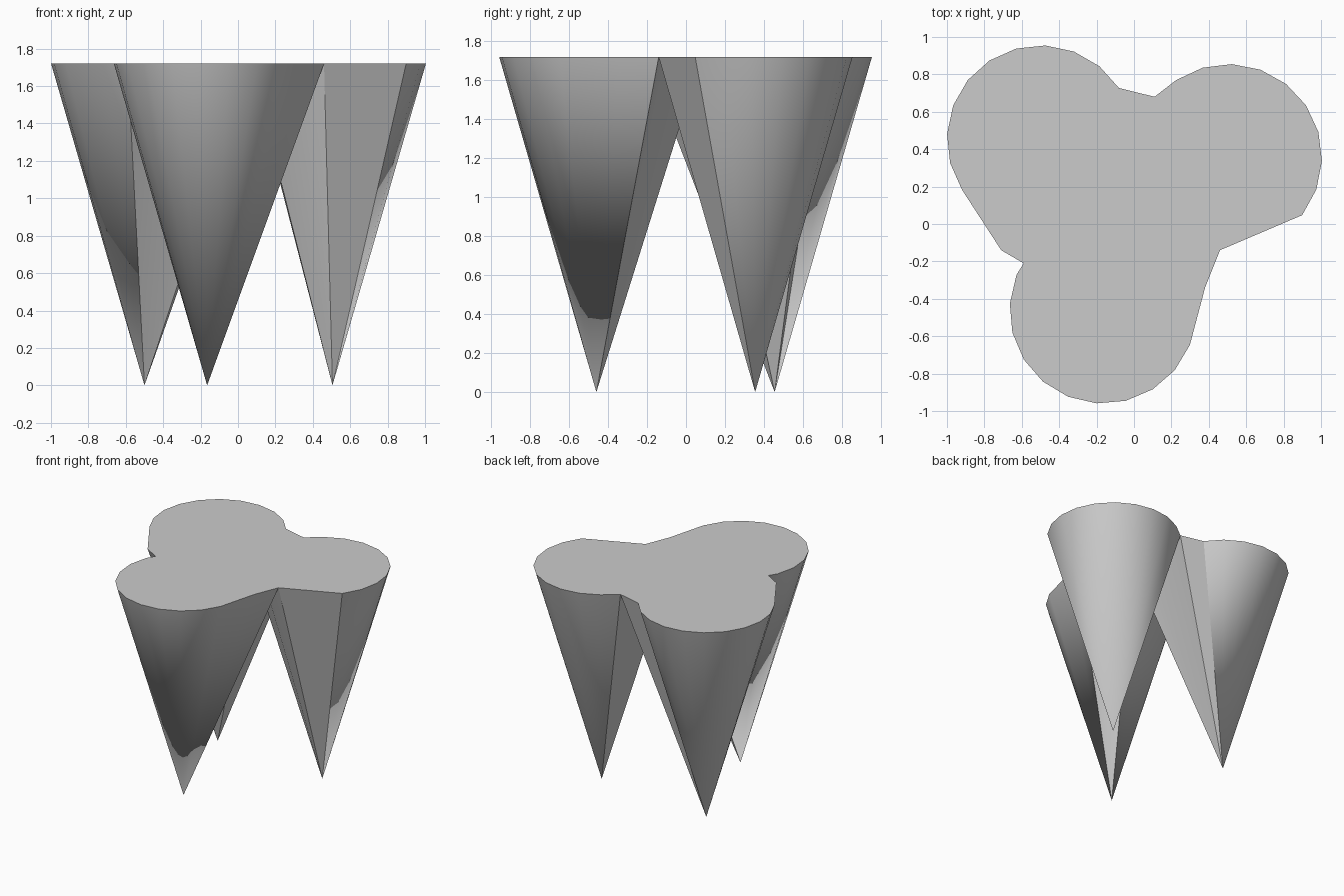
import bpy, bmesh
from math import cos, sin, radians

if "Cube" in bpy.data.objects:
    bpy.data.objects.remove(bpy.data.objects["Cube"])

TOP = 1.72
RADIUS = 0.5

# corners shared by neighbouring cones on the flat top
BACK, INNER, HUB = (0.11, 0.68), (0.06, 0.24), (0.07, 0.08)
NOTCH, LEFT = (-0.14, 0.05), (-0.59, -0.21)
RIGHT, SEAM = (0.46, -0.14), (0.31, -0.11)


def cone_lobe(name, tip, start, end, steps, corners):
    """Inverted cone: a round outer arc closed by straight inner corners."""
    outline = []
    for i in range(steps + 1):
        a = radians(start + (end - start) * i / steps)
        outline.append((tip[0] + RADIUS * cos(a), tip[1] + RADIUS * sin(a)))
    outline += corners
    bm = bmesh.new()
    apex = bm.verts.new((tip[0], tip[1], 0))
    rim = [bm.verts.new((x, y, TOP)) for x, y in outline]
    bm.faces.new(rim)
    for i, v in enumerate(rim):
        bm.faces.new((v, apex, rim[(i + 1) % len(rim)]))
    bmesh.ops.recalc_face_normals(bm, faces=bm.faces[:])
    me = bpy.data.meshes.new(name)
    bm.to_mesh(me)
    bm.free()
    ob = bpy.data.objects.new(name, me)
    bpy.context.collection.objects.link(ob)
    bpy.ops.object.select_all(action='DESELECT')
    ob.select_set(True)
    bpy.context.view_layer.objects.active = ob
    bpy.ops.object.shade_smooth_by_angle(angle=radians(30))


# back left cone
cone_lobe("back_left_cone", (-0.5, 0.455), 33, 213, 10,
          [(-0.71, -0.14), LEFT, NOTCH, HUB, INNER, BACK])
# back right cone
cone_lobe("back_right_cone", (0.505, 0.355), -38, 124, 9,
          [BACK, INNER, HUB, SEAM, RIGHT])
# front cone
cone_lobe("front_cone", (-0.165, -0.46), 158, 338, 10,
          [(0.38, -0.34), RIGHT, SEAM, HUB, NOTCH, LEFT])
